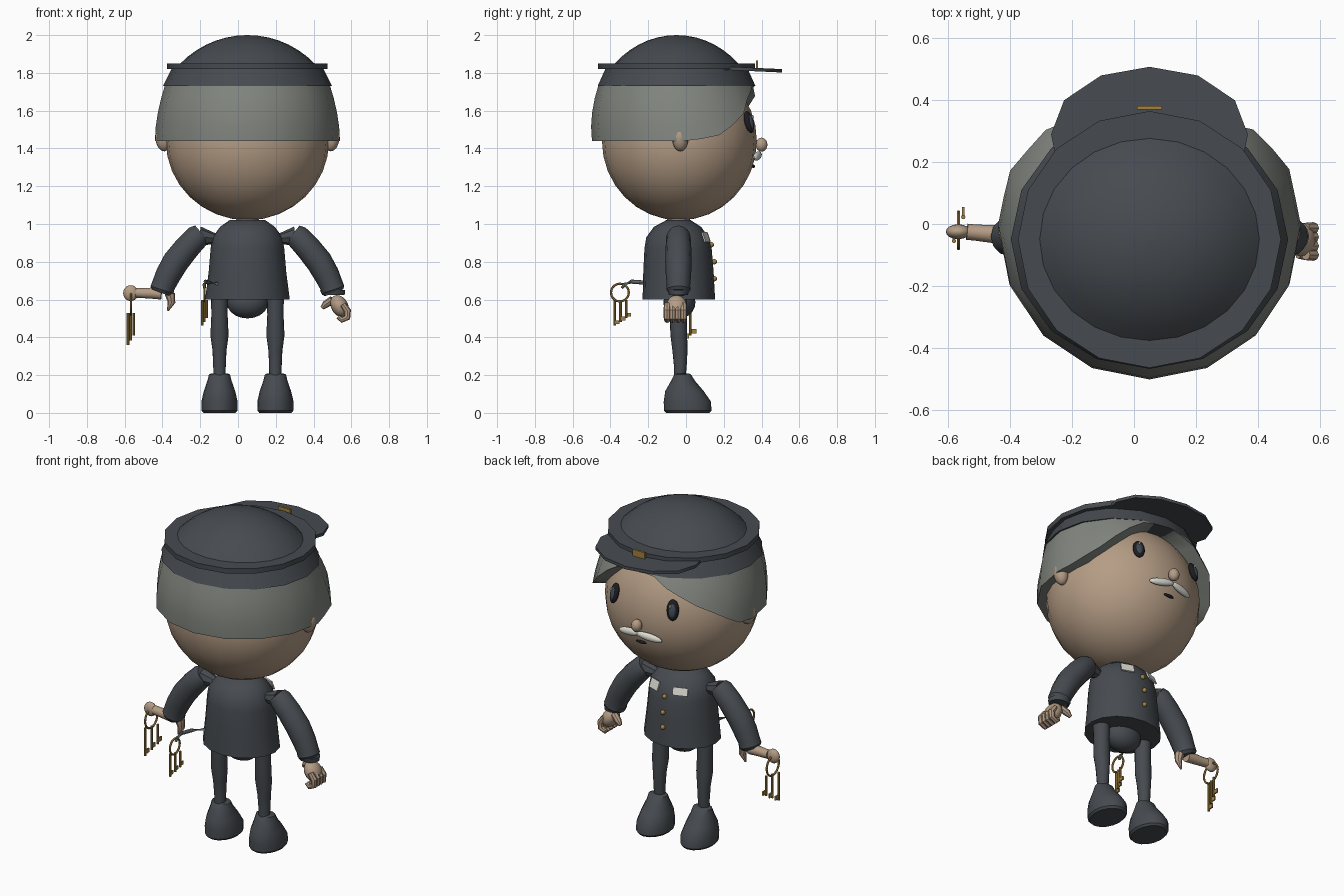
import bpy, bmesh, math
from mathutils import Vector, Matrix, Euler

if "Cube" in bpy.data.objects:
    bpy.data.objects.remove(bpy.data.objects["Cube"])

CX, HY = 0.05, -0.035          # body axis in x, head centre in y
pi = math.pi


def mat(name, r, g, b):
    m = bpy.data.materials.new(name)
    m.diffuse_color = (r, g, b, 1)
    m.use_nodes = True
    m.node_tree.nodes["Principled BSDF"].inputs["Base Color"].default_value = m.diffuse_color
    return m


SLATE = mat("slate_cloth", 0.062, 0.070, 0.080)
SKIN = mat("skin", 0.46, 0.335, 0.235)
GREY = mat("grey_hair", 0.225, 0.24, 0.215)
BRASS = mat("brass", 0.36, 0.22, 0.05)
WHITE = mat("off_white", 0.70, 0.70, 0.64)
BLACK = mat("black", 0.012, 0.012, 0.014)
IRIS = mat("dark_blue_grey", 0.05, 0.065, 0.085)
STEEL = mat("steel", 0.20, 0.21, 0.22)


def finish(name, bm, m):
    bmesh.ops.recalc_face_normals(bm, faces=bm.faces)
    me = bpy.data.meshes.new(name)
    bm.to_mesh(me)
    bm.free()
    me.materials.append(m)
    ob = bpy.data.objects.new(name, me)
    bpy.context.collection.objects.link(ob)
    return ob


def skin_rings(name, rings, m, caps=True):
    """Bridge a list of closed point rings."""
    bm = bmesh.new()
    rows = [[bm.verts.new(p) for p in r] for r in rings]
    n = len(rows[0])
    for a, b in zip(rows, rows[1:]):
        for i in range(n):
            j = (i + 1) % n
            bm.faces.new((a[i], a[j], b[j], b[i]))
    if caps:
        bm.faces.new(rows[0])
        bm.faces.new(rows[-1])
    return finish(name, bm, m)


def loft(name, prof, m, n=16):
    """Stack of horizontal ellipses: (x, y, z, rx, ry)."""
    return skin_rings(name, [[(x + rx * math.cos(2 * pi * i / n), y + ry * math.sin(2 * pi * i / n), z)
                              for i in range(n)] for x, y, z, rx, ry in prof], m)


def tube(name, pts, m, n=12):
    """Round sweep through (x, y, z, radius)."""
    rings = []
    for k, p in enumerate(pts):
        t = Vector(pts[min(k + 1, len(pts) - 1)][:3]) - Vector(pts[max(k - 1, 0)][:3])
        t.normalize()
        u = t.cross(Vector((0, 1, 0)) if abs(t.y) < 0.9 else Vector((1, 0, 0))).normalized()
        v = t.cross(u)
        rings.append([Vector(p[:3]) + p[3] * (u * math.cos(2 * pi * i / n) + v * math.sin(2 * pi * i / n))
                      for i in range(n)])
    return skin_rings(name, rings, m)


def ball(name, loc, size, m, rot=(0, 0, 0), seg=16, rows=10):
    bm = bmesh.new()
    M = Matrix.LocRotScale(Vector(loc), Euler(rot), Vector(size))
    bmesh.ops.create_uvsphere(bm, u_segments=seg, v_segments=rows, radius=1, matrix=M)
    return finish(name, bm, m)


def box(name, loc, size, m, rot=(0, 0, 0)):
    bm = bmesh.new()
    bmesh.ops.create_cube(bm, size=1, matrix=Matrix.LocRotScale(Vector(loc), Euler(rot), Vector(size)))
    return finish(name, bm, m)


def ring(name, loc, R, r, m):
    """Thin hoop standing in the yz plane."""
    n, k = 20, 6
    rings = []
    for i in range(n + 1):
        a = 2 * pi * i / n
        rings.append([(loc[0] + r * math.sin(2 * pi * j / k),
                       loc[1] + (R + r * math.cos(2 * pi * j / k)) * math.cos(a),
                       loc[2] + (R + r * math.cos(2 * pi * j / k)) * math.sin(a)) for j in range(k)])
    return skin_rings(name, rings, m, caps=False)


# ---- head
ball("head", (CX, HY, 1.44), (0.432, 0.41, 0.42), SKIN, seg=24, rows=16)
loft("neck", [(CX, -0.04, 0.98, 0.06, 0.06), (CX, -0.04, 1.06, 0.06, 0.06)], SKIN)

# ---- hair: shell whose lower edge sweeps up to a parting at the front
HAIRLINE = [(0, 1.44), (20, 1.46), (39, 1.545), (62, 1.70), (78, 1.735), (98, 1.735),
            (118, 1.655), (145, 1.55), (170, 1.44), (361, 1.44)]


def hairline(d):
    for (a, za), (b, zb) in zip(HAIRLINE, HAIRLINE[1:]):
        if a <= d <= b:
            return za + (zb - za) * (d - a) / (b - a)


hair = [[] for _ in range(6)]
for i in range(32):
    d = i * 11.25
    a = math.radians(d)
    f = 1 if i % 2 == 0 else math.cos(pi / 16)
    z0 = hairline(d)
    h = math.sqrt(max(0.01, 0.42 ** 2 - (z0 - 1.44) ** 2)) - 0.01
    hair[0].append((CX + h * math.cos(a), HY + h * math.sin(a), z0))
    for k in range(5):
        z = z0 + (1.742 - z0) * k / 4
        t = (z - 1.44) / 0.30
        rx, ry = 0.49 - 0.055 * t ** 1.8, 0.492 - 0.08 * t ** 1.8
        hair[k + 1].append((CX + f * rx * math.cos(a), -0.006 - 0.044 * t + f * ry * math.sin(a), z))
skin_rings("hair", hair, GREY, caps=False)

# ---- cap
CY = -0.05
loft("cap_band", [(CX, CY, 1.73, 0.448, 0.418), (CX, CY, 1.825, 0.40, 0.375)], SLATE)
loft("cap_rim", [(CX, CY, 1.82, 0.425, 0.415), (CX, CY, 1.85, 0.425, 0.415)], SLATE)
R = 0.495
dome = []
for k in range(8):
    a = 0.8 * (1 - k / 7.05)
    s = math.sin(a) * R
    dome.append((CX, CY, 2.0 - R * (1 - math.cos(a)), s, s * 0.92))
loft("cap_crown", dome, SLATE, n=24)
half = [(0.30, 0.20), (0.318, 0.29), (0.276, 0.40), (0.157, 0.48)]
outline = half + [(0, 0.508)] + [(-x, y) for x, y in reversed(half)]
skin_rings("cap_visor", [[(CX + x, y, 1.828 - 0.045 * (y - 0.2) + dz) for x, y in outline]
                         for dz in (-0.012, 0.006)], SLATE)
box("cap_badge", (CX, 0.376, 1.842), (0.08, 0.012, 0.045), BRASS)

# ---- face
for s, side in ((-1, "left"), (1, "right")):
    yaw = -s * 0.48
    ball(side + "_eye", (CX + s * 0.195, 0.333, 1.54), (0.034, 0.02, 0.06), BLACK, (0.25, 0, yaw))
    ball(side + "_iris", (CX + s * 0.198, 0.341, 1.54), (0.022, 0.016, 0.043), IRIS, (0.25, 0, yaw))
    ball(side + "_eye_glint", (CX + s * 0.198 + 0.008, 0.353, 1.567), (0.007, 0.006, 0.01), WHITE, seg=8, rows=6)
    ball(side + "_moustache", (CX + s * 0.068, 0.378, 1.36), (0.078, 0.018, 0.022), WHITE, (0, s * 0.15, -s * 0.2))
    ball(side + "_ear", (CX + s * 0.447, -0.03, 1.45), (0.04, 0.042, 0.066), SKIN, (0, s * 0.15, 0))
ball("nose", (CX, 0.40, 1.42), (0.031, 0.031, 0.037), SKIN)
ball("mouth", (CX, 0.357, 1.305), (0.035, 0.008, 0.009), BLACK)

# ---- jacket, hips and front trim
loft("jacket", [(CX, -0.038, 0.60, 0.224, 0.192), (CX, -0.04, 0.75, 0.205, 0.186),
                (CX, -0.042, 0.87, 0.195, 0.178), (CX, -0.045, 0.93, 0.185, 0.165),
                (CX, -0.045, 0.985, 0.145, 0.125), (CX, -0.04, 1.02, 0.095, 0.065)], SLATE)
ball("hips", (CX, -0.035, 0.585), (0.11, 0.085, 0.085), SLATE)
for z, y in ((0.89, 0.142), (0.80, 0.158), (0.71, 0.158)):
    ball("jacket_button", (CX, y - 0.008, z), (0.014, 0.014, 0.014), BRASS, seg=10, rows=8)
box("chest_tag_right", (CX + 0.085, 0.105, 0.93), (0.075, 0.008, 0.055), WHITE, (0.35, 0, -0.35))
box("chest_tag_left", (CX - 0.085, 0.105, 0.93), (0.085, 0.008, 0.045), WHITE, (0.35, 0, 0.35))

# ---- legs, boots and sleeves on both sides
for s, side in ((-1, "left"), (1, "right")):
    lx = CX + s * 0.148
    loft(side + "_leg", [(lx, -0.035, 0.16, 0.032, 0.03), (lx, -0.03, 0.24, 0.033, 0.033),
                         (lx, -0.032, 0.33, 0.037, 0.04), (lx, -0.038, 0.41, 0.048, 0.044),
                         (lx, -0.042, 0.52, 0.043, 0.046), (lx, -0.045, 0.66, 0.046, 0.05)], SLATE)
    loft(side + "_boot", [(lx, 0.01, 0.0, 0.085, 0.115), (lx, 0.009, 0.012, 0.095, 0.126),
                          (lx, 0.007, 0.06, 0.096, 0.125), (lx, -0.008, 0.115, 0.083, 0.102),
                          (lx, -0.016, 0.17, 0.064, 0.063), (lx, -0.018, 0.203, 0.056, 0.045),
                          (lx, -0.018, 0.208, 0.045, 0.036)], SLATE)
    arm = [(0.243, 0.952, 0.052), (0.262, 0.936, 0.064), (0.32, 0.875, 0.068), (0.38, 0.80, 0.07),
           (0.42, 0.73, 0.067), (0.445, 0.675, 0.062), (0.452, 0.652, 0.064), (0.458, 0.636, 0.052)]
    tube(side + "_sleeve", [(CX + s * x, -0.04, z, r) for x, z, r in arm], SLATE)
    tube(side + "_shoulder", [(CX + s * 0.16, -0.04, 0.92, 0.025), (CX + s * 0.255, -0.04, 0.935, 0.052)], SLATE, 8)

# ---- right hand: loose fist
loft("right_cuff", [(0.505, -0.04, 0.625, 0.06, 0.05), (0.50, -0.04, 0.65, 0.066, 0.058)], SLATE)
ball("right_palm", (0.538, -0.05, 0.565), (0.045, 0.055, 0.062), SKIN, (0, -0.5, 0))
tube("right_thumb", [(0.50, -0.03, 0.60, 0.02), (0.465, -0.015, 0.575, 0.02), (0.445, -0.01, 0.555, 0.010)], SKIN, 8)
for i in range(4):
    y = -0.1 + i * 0.029
    tube("right_finger", [(0.555, y, 0.575, 0.017), (0.58, y, 0.54, 0.019), (0.578, y, 0.505, 0.018),
                          (0.55, y, 0.492, 0.016), (0.53, y, 0.51, 0.012)], SKIN, 8)

# ---- left hand: stretched sideways, gripping the key ring
tube("left_palm", [(-0.405, -0.035, 0.63, 0.03), (-0.46, -0.032, 0.634, 0.029), (-0.51, -0.028, 0.634, 0.026),
                   (-0.54, -0.025, 0.636, 0.026)], SKIN)
ball("left_grip", (-0.568, -0.025, 0.634), (0.04, 0.024, 0.042), SKIN)
tube("left_thumb", [(-0.36, -0.04, 0.63, 0.028), (-0.352, -0.04, 0.585, 0.02), (-0.372, -0.04, 0.54, 0.005)], SKIN, 8)


# ---- key rings
def key_set(tag, x, y, z, k):
    ring(tag + "_key_ring", (x, y, z), 0.047 * k, 0.006, BRASS)
    for i, (dx, dy, low) in enumerate(((-0.012, -0.028, 0.175), (0.0, 0.003, 0.155), (0.012, 0.034, 0.135))):
        kx, ky, kz = x + dx * k, y + dy * k, z - low * k
        tube(tag + "_key_shaft", [(kx, ky, kz, 0.007), (kx, ky, z - 0.04 * k, 0.007)], BRASS, 8)
        box(tag + "_key_bit", (kx, ky + 0.013 * k, kz + 0.018 * k), (0.008, 0.026 * k, 0.02 * k), BRASS)


key_set("hip", -0.178, -0.35, 0.637, 1.0)
key_set("hand", -0.567, -0.02, 0.578, 1.25)
tube("hip_key_strap", [(-0.11, -0.16, 0.685, 0.01), (-0.155, -0.22, 0.69, 0.011), (-0.172, -0.29, 0.695, 0.011),
                       (-0.178, -0.325, 0.68, 0.010), (-0.178, -0.34, 0.66, 0.007)], STEEL, 8)

# ---- smooth shading with crisp edges
for ob in bpy.data.objects:
    ob.select_set(True)
    bpy.context.view_layer.objects.active = ob
bpy.ops.object.shade_smooth_by_angle(angle=math.radians(38))
